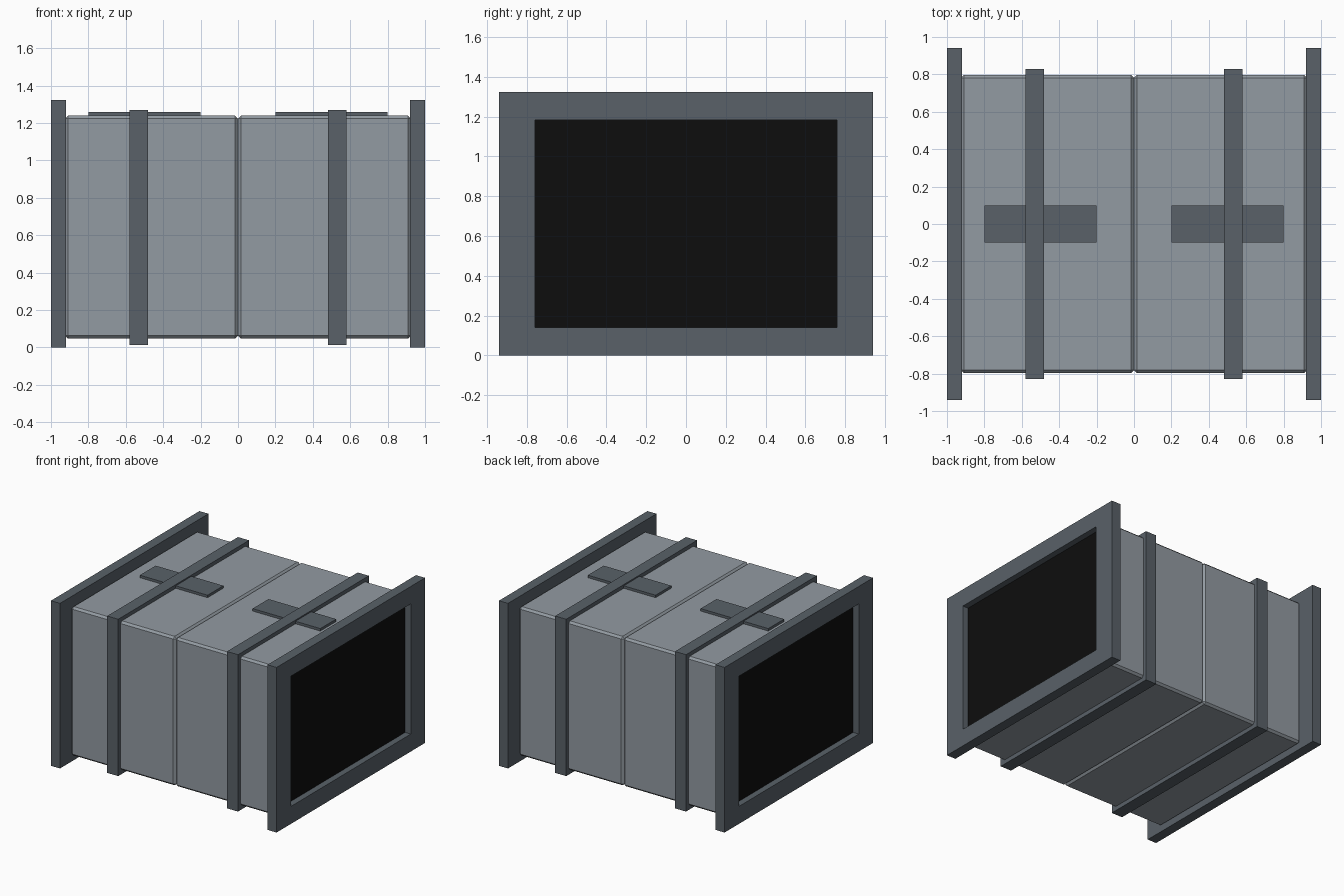
import bpy, bmesh

if "Cube" in bpy.data.objects:
    bpy.data.objects.remove(bpy.data.objects["Cube"])


def material(name, rgb):
    m = bpy.data.materials.new(name)
    m.diffuse_color = (*rgb, 1)
    m.use_nodes = True
    m.node_tree.nodes["Principled BSDF"].inputs["Base Color"].default_value = m.diffuse_color
    return m


BODY = material("body_grey", (0.29, 0.325, 0.36))
FRAME = material("frame_grey", (0.10, 0.12, 0.14))
DARK = material("dark_opening", (0.004, 0.004, 0.004))


def finish(name, bm, mat):
    bmesh.ops.recalc_face_normals(bm, faces=bm.faces)
    me = bpy.data.meshes.new(name)
    bm.to_mesh(me)
    bm.free()
    me.materials.append(mat)
    ob = bpy.data.objects.new(name, me)
    bpy.context.collection.objects.link(ob)
    return ob


def box(name, x, y, z, mat, bevel=0):
    """Box from (min, max) ranges, optionally chamfered."""
    bm = bmesh.new()
    bmesh.ops.create_cube(bm, size=1)
    for v in bm.verts:
        v.co = [r[0] if c < 0 else r[1] for c, r in zip(v.co, (x, y, z))]
    ob = finish(name, bm, mat)
    if bevel:
        mod = ob.modifiers.new("chamfer", 'BEVEL')
        mod.width, mod.segments = bevel, 1
    return ob


def ring(name, x, outer, inner, mat):
    """Rectangular ring around the x axis; outer/inner = (half y, z min, z max)."""
    bm = bmesh.new()
    loops = []
    for px, (hy, z0, z1) in ((x[0], outer), (x[1], outer), (x[1], inner), (x[0], inner)):
        loops.append([bm.verts.new((px, a, b)) for a, b in
                      ((-hy, z0), (hy, z0), (hy, z1), (-hy, z1))])
    for i in range(4):
        a, b = loops[i], loops[(i + 1) % 4]
        for j in range(4):
            k = (j + 1) % 4
            bm.faces.new((a[j], a[k], b[k], b[j]))
    return finish(name, bm, mat)


for side, s in (("left", -1), ("right", 1)):
    def span(a, b):
        return tuple(sorted((s * a, s * b)))

    # Chamfered half of the duct body
    box(f"body_{side}", span(0, 0.925), (-0.797, 0.797), (0.047, 1.24), BODY, 0.016)
    # End flange and the dark panel recessed in it
    ring(f"end_flange_{side}", span(0.92, 1.0), (0.94, 0, 1.323), (0.76, 0.14, 1.183), FRAME)
    box(f"opening_{side}", span(0.92, 0.95), (-0.76, 0.76), (0.14, 1.183), DARK)
    # Reinforcing band wrapped round the body
    ring(f"band_{side}", span(0.482, 0.58), (0.828, 0.013, 1.27), (0.79, 0.055, 1.23), FRAME)
    # Flat plate on top
    box(f"top_plate_{side}", span(0.2, 0.8), (-0.1, 0.1), (1.23, 1.26), FRAME)
